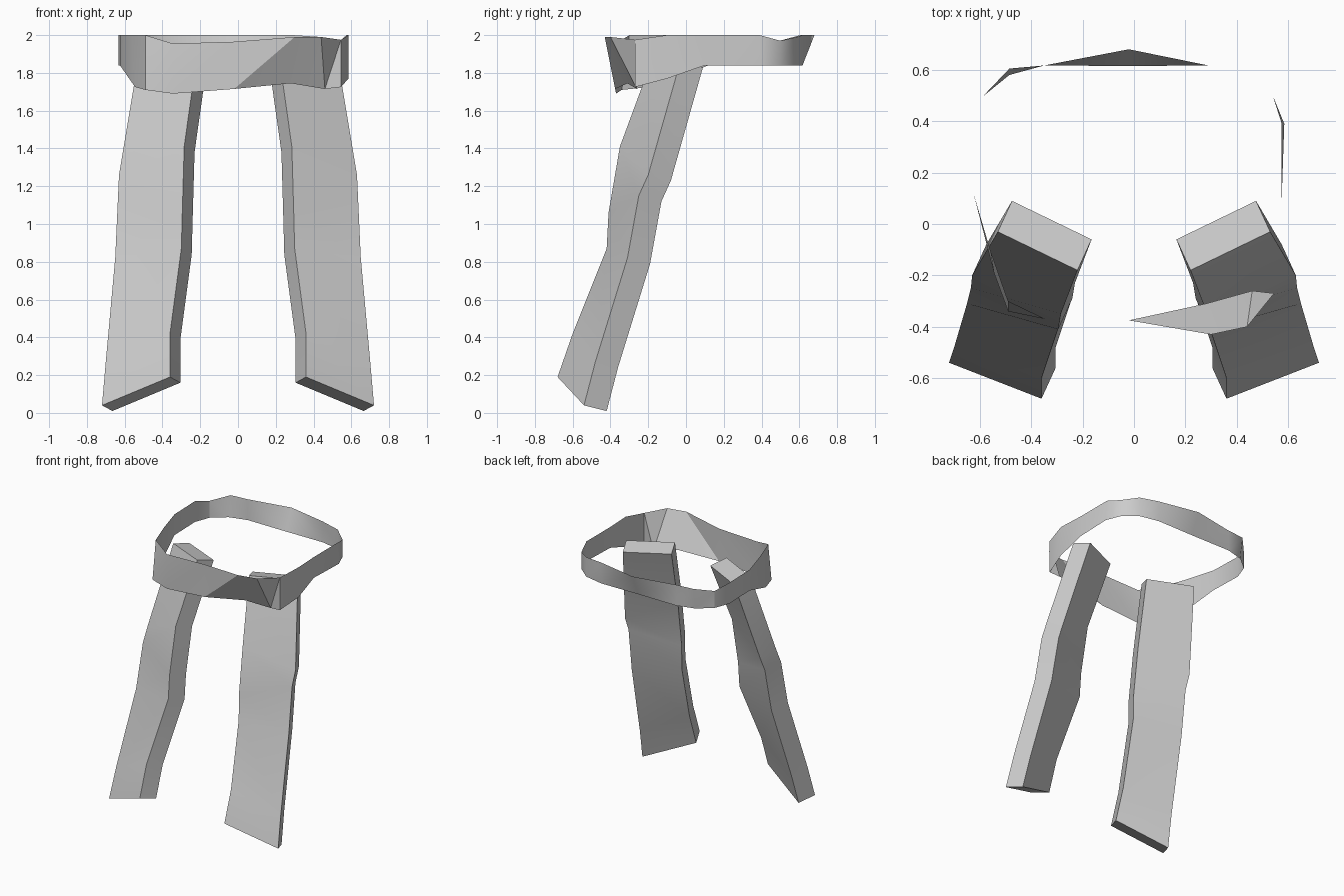
import bpy, bmesh, math
from mathutils import Vector

default = bpy.data.objects.get("Cube")
if default:
    bpy.data.objects.remove(default, do_unlink=True)

# Single grey cloth material
grey = bpy.data.materials.new("plain_grey")
grey.use_nodes = True
colour = (0.6, 0.6, 0.6, 1)
grey.diffuse_color = colour
grey.node_tree.nodes["Principled BSDF"].inputs["Base Color"].default_value = colour


def finish(name, bm, solid):
    """Turn a bmesh into a smooth shaded object with sharp creases."""
    if solid:
        bmesh.ops.recalc_face_normals(bm, faces=bm.faces[:])
    mesh = bpy.data.meshes.new(name)
    bm.to_mesh(mesh)
    bm.free()
    mesh.materials.append(grey)
    obj = bpy.data.objects.new(name, mesh)
    bpy.context.collection.objects.link(obj)
    bpy.ops.object.select_all(action='DESELECT')
    obj.select_set(True)
    bpy.context.view_layer.objects.active = obj
    bpy.ops.object.shade_smooth_by_angle(angle=math.radians(30))
    return obj


def station(x, y, top=2.0, bottom=1.84, lean=(0, 0)):
    """Upper and lower points of the belt; lean shifts the lower one."""
    return Vector((x, y, top)), Vector((x + lean[0], y + lean[1], bottom))


# Belt: a closed thin band, dipping and twisting at the front
belt_path = [
    station(-.02, .68, lean=(0, -.065)),
    station(.29, .617),
    station(.44, .585, top=1.99),
    station(.54, .50, top=1.97),
    station(.575, .39, lean=(.01, 0)),
    station(.575, .10),
    station(.585, -.10, bottom=1.77),
    station(.545, -.27, top=1.975, bottom=1.725),
    station(.44, -.40, top=1.99, bottom=1.715, lean=(.02, .14)),
    station(.30, -.43, top=1.99, bottom=1.745, lean=(-.02, .12)),
    station(-.02, -.375, top=1.965, bottom=1.715),
    station(-.345, -.37, top=1.955, bottom=1.69),
    station(-.49, -.30, bottom=1.71, lean=(0, -.04)),
    station(-.56, -.10, bottom=1.725, lean=(.015, -.09)),
    station(-.625, .12),
    station(-.633, .38),
    station(-.59, .495, top=1.97),
    station(-.485, .605, lean=(0, -.025)),
    station(-.35, .617),
]
bm = bmesh.new()
ring = [[bm.verts.new(point) for point in pair] for pair in belt_path]
for (top_a, low_a), (top_b, low_b) in zip(ring, ring[1:] + ring[:1]):
    bm.faces.new((top_a, low_a, low_b))
    bm.faces.new((top_a, low_b, top_b))
bmesh.ops.recalc_face_normals(bm, faces=bm.faces[:])
finish("belt", bm, False)

# Hanging panels: front edges from the hem up, thickness by a fixed offset
outer_edge = [(.72, -.54, .04), (.70, -.48, .27), (.65, -.31, .82),
              (.635, -.25, 1.15), (.63, -.20, 1.26), (.53, -.03, 1.86)]
inner_edge = [(.36, -.68, .19), (.36, -.60, .42), (.30, -.42, .87),
              (.295, -.41, 1.06), (.285, -.35, 1.41), (.22, -.18, 1.87)]
thickness = Vector((-.055, .12, -.03))


def panel(name, side):
    bm = bmesh.new()
    rings = []
    for outer, inner in zip(outer_edge, inner_edge):
        o, i = Vector(outer), Vector(inner)
        loop = [o, i, i + thickness, o + thickness]
        rings.append([bm.verts.new((p.x * side, p.y, p.z)) for p in loop])
    for low, high in zip(rings, rings[1:]):
        for k in range(len(low)):
            n = (k + 1) % len(low)
            bm.faces.new((low[k], low[n], high[n], high[k]))
    bm.faces.new(rings[0])
    bm.faces.new(rings[-1])
    finish(name, bm, True)


panel("left_panel", 1)
panel("right_panel", -1)
